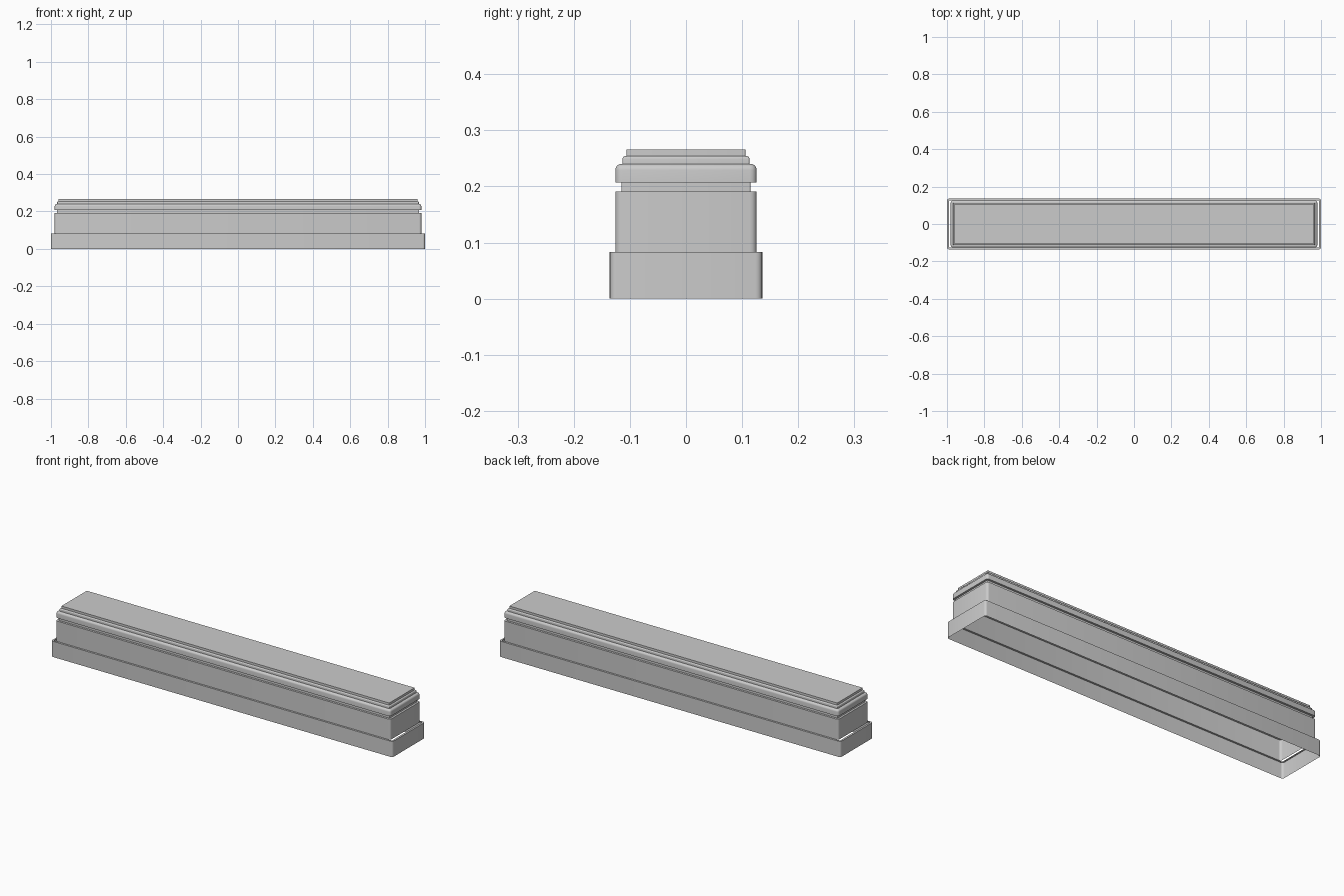
import bpy, bmesh, math

if "Cube" in bpy.data.objects:
    bpy.data.objects.remove(bpy.data.objects["Cube"])

EXTRA_X = 0.854   # length added to the half width for upper parts
SEG = 4           # segments per rounded vertical corner


def ring(hx, hy, r, z):
    pts = []
    for k, (sx, sy) in enumerate([(1, 1), (-1, 1), (-1, -1), (1, -1)]):
        for i in range(SEG + 1):
            a = math.pi / 2 * (k + i / SEG)
            pts.append((sx * (hx - r) + r * math.cos(a),
                        sy * (hy - r) + r * math.sin(a), z))
    return pts


def sweep(name, profile, radius, extra=EXTRA_X, cap=False):
    """Carry a (half width, height) profile around a rounded rectangle."""
    bm = bmesh.new()
    outer = max(p[0] for p in profile)
    rings = []
    for w, z in profile:
        r = max(radius - (outer - w), 0.003)
        rings.append([bm.verts.new(p) for p in ring(w + extra, w, r, z)])
    for a, b in zip(rings, rings[1:]):
        n = len(a)
        for i in range(n):
            j = (i + 1) % n
            bm.faces.new((a[i], a[j], b[j], b[i]))
    if cap:
        bm.faces.new(rings[-1])
    mesh = bpy.data.meshes.new(name)
    bm.to_mesh(mesh)
    bm.free()
    ob = bpy.data.objects.new(name, mesh)
    bpy.context.collection.objects.link(ob)
    bpy.context.view_layer.objects.active = ob
    bpy.ops.object.select_all(action='DESELECT')
    ob.select_set(True)
    bpy.ops.object.shade_smooth_by_angle(angle=math.radians(35))
    return ob


def round_over(w, z, r, n=5):
    """Quarter-round top edge ending at height z."""
    return [(w - r + r * math.cos(math.pi / 2 * i / n),
             z - r + r * math.sin(math.pi / 2 * i / n)) for i in range(n + 1)]


# Open-bottomed plinth with its ledge
sweep("plinth", [(0.136, 0.0), (0.136, 0.083), (0.126, 0.083)], 0.012, extra=0.864)

# Main body and recessed neck
sweep("body", [(0.126, 0.083), (0.126, 0.191), (0.115, 0.191), (0.115, 0.207)], 0.012)

# Stepped moulding and flat top
moulding = [(0.115, 0.207), (0.126, 0.207)]
moulding += round_over(0.126, 0.240, 0.011)
moulding += [(0.113, 0.240)] + round_over(0.113, 0.254, 0.005)
moulding += [(0.106, 0.254), (0.106, 0.266)]
sweep("top_moulding", moulding, 0.012, cap=True)
